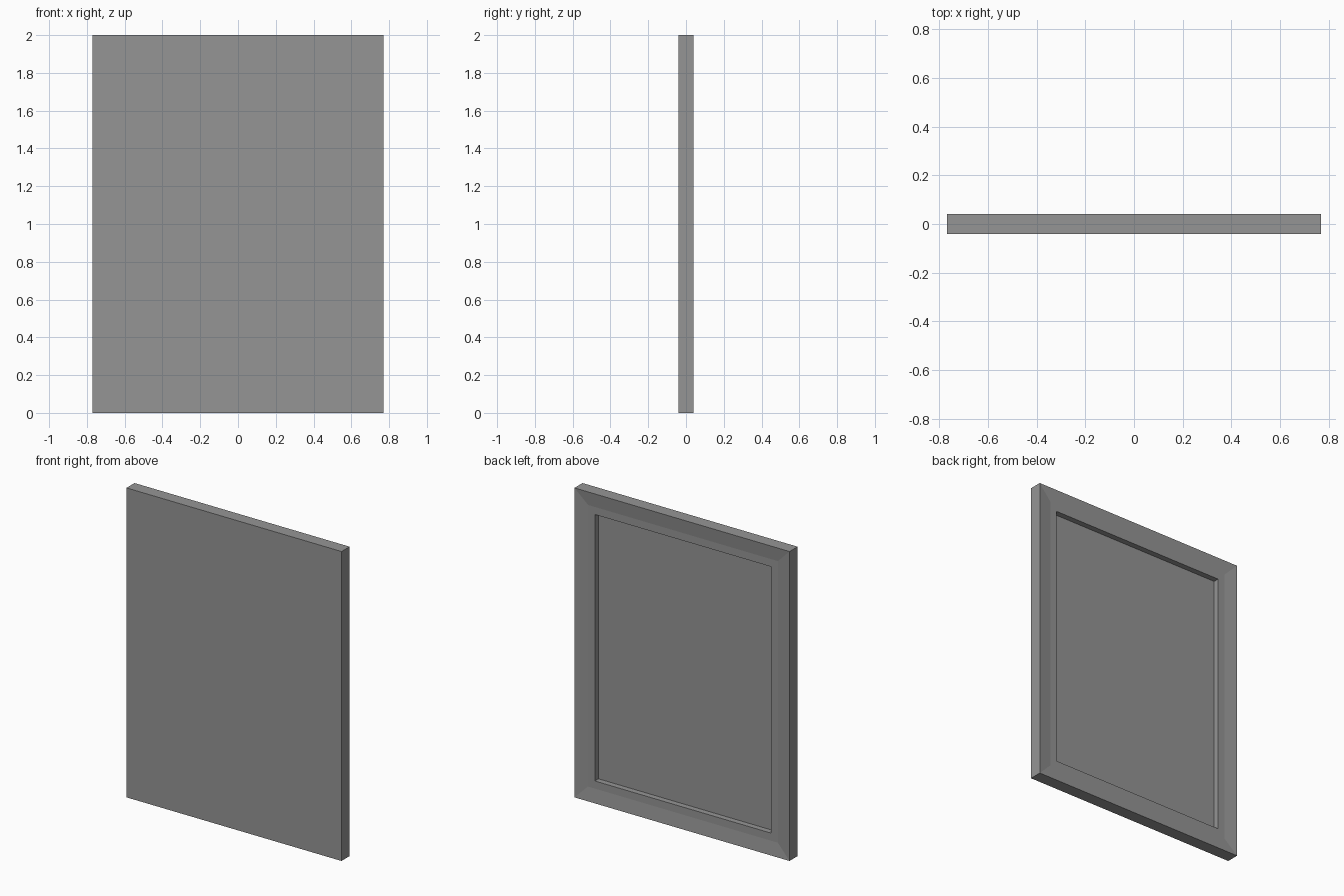
import bpy, bmesh

if "Cube" in bpy.data.objects:
    bpy.data.objects.remove(bpy.data.objects["Cube"])

HX, HZ, HY = 0.769, 1.0, 0.041   # half width, half height, half depth


def ring(bm, inset, y):
    """Rectangular loop of verts inset from the outer edge at depth y."""
    x, z = HX - inset, HZ - inset
    return [bm.verts.new((sx * x, y, HZ + sz * z))
            for sx, sz in ((-1, -1), (1, -1), (1, 1), (-1, 1))]


# Framed panel: (inset, y) section from the flat front round to the recess
section = [(0, -HY), (0, HY), (0.09, HY - 0.01), (0.139, HY - 0.01), (0.139, HY - 0.047)]

bm = bmesh.new()
rings = [ring(bm, i, y) for i, y in section]
for a, b in zip(rings, rings[1:]):
    for k in range(4):
        n = (k + 1) % 4
        bm.faces.new((a[k], a[n], b[n], b[k]))
bm.faces.new(rings[0])     # flat front
bm.faces.new(rings[-1])    # recessed panel
bmesh.ops.recalc_face_normals(bm, faces=bm.faces)

mesh = bpy.data.meshes.new("framed_panel")
bm.to_mesh(mesh)
bm.free()

# Mid grey finish
grey = bpy.data.materials.new("mid_grey")
grey.diffuse_color = (0.3, 0.3, 0.3, 1)
grey.use_nodes = True
grey.node_tree.nodes["Principled BSDF"].inputs["Base Color"].default_value = grey.diffuse_color
mesh.materials.append(grey)
bpy.context.collection.objects.link(bpy.data.objects.new("framed_panel", mesh))
